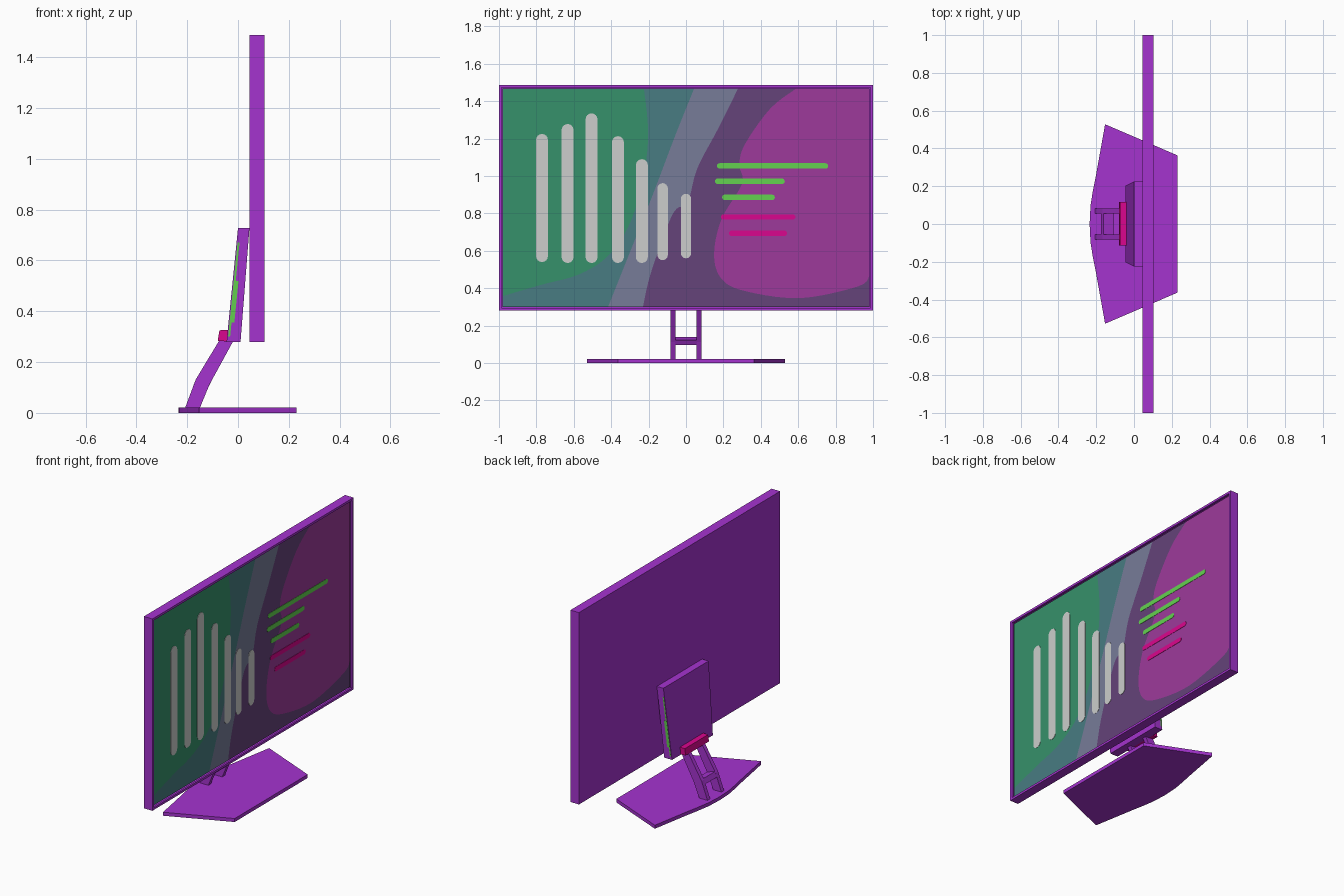
import bpy, bmesh, math
from mathutils import Vector

if "Cube" in bpy.data.objects:
    bpy.data.objects.remove(bpy.data.objects["Cube"])


def mat(name, r, g, b):
    lin = [((c / 255 + 0.055) / 1.055) ** 2.4 if c > 10 else c / 255 / 12.92 for c in (r, g, b)]
    m = bpy.data.materials.new(name)
    m.diffuse_color = (*lin, 1)
    m.use_nodes = True
    m.node_tree.nodes["Principled BSDF"].inputs["Base Color"].default_value = m.diffuse_color
    return m


PURPLE = mat("body purple", 165, 51, 207)
PINK = mat("hot pink", 218, 6, 142)
LIME = mat("lime green", 100, 210, 80)
GREY = mat("light grey", 204, 206, 204)
GREEN = mat("screen green", 54, 145, 107)
TEAL = mat("screen teal", 72, 124, 130)
SLATE = mat("screen slate", 119, 124, 153)
PLUM = mat("screen plum", 101, 67, 122)
MAGENTA = mat("screen magenta", 157, 58, 155)


def finish(name, bm, material, normals=True):
    if normals:
        bmesh.ops.recalc_face_normals(bm, faces=bm.faces)
    me = bpy.data.meshes.new(name)
    bm.to_mesh(me)
    bm.free()
    me.materials.append(material)
    ob = bpy.data.objects.new(name, me)
    bpy.context.collection.objects.link(ob)
    return ob


def prism(name, points, direction, material):
    """Extrude a closed 3D outline along a vector."""
    bm = bmesh.new()
    f = bm.faces.new([bm.verts.new(p) for p in points])
    r = bmesh.ops.extrude_face_region(bm, geom=[f])
    bmesh.ops.translate(bm, vec=direction,
                        verts=[v for v in r["geom"] if isinstance(v, bmesh.types.BMVert)])
    if not f.is_valid or len(bm.faces) < len(points) + 2:
        bm.faces.new([bm.verts[i] for i in range(len(points))])
    return finish(name, bm, material)


def side_prism(name, profile, y0, y1, material):
    return prism(name, [(x, y0, z) for x, z in profile], (0, y1 - y0, 0), material)


def smooth(pts, n=5):
    """Catmull-Rom curve through 2D points."""
    p = [Vector(q) for q in [pts[0], *pts, pts[-1]]]
    out = []
    for a, b, c, d in zip(p, p[1:], p[2:], p[3:]):
        for i in range(n):
            t = i / n
            out.append(0.5 * (2 * b + (c - a) * t + (2 * a - 5 * b + 4 * c - d) * t * t
                              + (3 * b - a - 3 * c + d) * t ** 3))
    return [tuple(v) for v in out] + [tuple(pts[-1])]


# Display panel with recessed front
XB, XF, Z0, Z1, RIM, DEPTH = 0.045, 0.104, 0.28, 1.487, 0.02, 0.012
bm = bmesh.new()
bmesh.ops.create_cube(bm, size=1)
for v in bm.verts:
    v.co = (XF if v.co.x > 0 else XB, math.copysign(1, v.co.y), Z1 if v.co.z > 0 else Z0)
bm.normal_update()
front = max(bm.faces, key=lambda f: f.normal.x)
bmesh.ops.inset_region(bm, faces=[front], thickness=RIM)
inner = bmesh.ops.extrude_discrete_faces(bm, faces=[front])["faces"]
bmesh.ops.translate(bm, vec=(-DEPTH, 0, 0), verts=inner[0].verts)
bmesh.ops.delete(bm, geom=inner, context="FACES_ONLY")
finish("display_panel", bm, PURPLE, normals=False)

# Screen picture: colour bands that share curved borders
XS, L, R, B, T = XF - DEPTH, -0.98, 0.98, Z0 + RIM, Z1 - RIM
c1 = smooth([(-.225, T), (-.203, 1.25), (-.22, 1.04), (-.29, .77), (-.41, .58),
             (-.57, .475), (-.78, .417), (L, .358)])
c2 = smooth([(.043, T), (-.064, 1.2), (-.166, .93), (-.273, .66), (-.417, B)])
c3 = smooth([(.278, T), (.17, 1.25), (.06, 1.04), (.01, .86), (-.05, .825),
             (-.096, .74), (-.19, .475), (-.23, B)])
c4 = smooth([(.588, T), (.45, 1.36), (.315, 1.17), (.285, 1.06), (.3, .96), (.19, .77),
             (.15, .58), (.19, .45), (.315, .385), (.61, .347), (.92, .41), (R, .465)])
for name, outline, m in (
        ("screen_green_area", c1 + [(L, T)], GREEN),
        ("screen_teal_area", c2[::-1] + c1 + [(L, B)], TEAL),
        ("screen_slate_band", c3[::-1] + c2, SLATE),
        ("screen_plum_band", c4[::-1] + c3 + [(R, B)], PLUM),
        ("screen_magenta_area", [(R, T)] + c4[::-1][0:] , MAGENTA)):
    bm = bmesh.new()
    f = bm.faces.new([bm.verts.new((XS, y, z)) for y, z in outline])
    f.normal_update()
    if f.normal.x < 0:
        f.normal_flip()
    bmesh.ops.triangulate(bm, faces=[f])
    finish(name, bm, m, normals=False)


def capsule(name, y0, y1, z0, z1, material):
    """Thin round-ended plate on the screen."""
    r = min(y1 - y0, z1 - z0) / 2
    pts = []
    for cy, cz, a0 in ((y1 - r, z1 - r, 0), (y0 + r, z1 - r, 90),
                       (y0 + r, z0 + r, 180), (y1 - r, z0 + r, 270)):
        for i in range(5):
            a = math.radians(a0 + 2 + i * 21.5)
            pts.append((XS, cy + r * math.cos(a), cz + r * math.sin(a)))
    prism(name, pts, (0.002, 0, 0), material)


# Chart bars: centre, bottom, top
for i, (y, z0, z1) in enumerate([(-.77, .54, 1.225), (-.633, .535, 1.278), (-.505, .535, 1.335),
                                 (-.364, .535, 1.213), (-.236, .535, 1.09),
                                 (-.125, .55, .962), (0, .56, .905)]):
    w = 0.032 if i < 5 else 0.028
    capsule(f"chart_bar_{i + 1}", y - w, y + w, z0, z1, GREY)

# Text-like dashes: start, end, height
for i, (y0, y1, z, m) in enumerate([(.165, .76, 1.054, LIME), (.155, .528, .972, LIME),
                                    (.193, .475, .886, LIME), (.187, .585, .781, PINK),
                                    (.23, .54, .694, PINK)]):
    capsule(f"screen_dash_{i + 1}", y0, y1, z - 0.0145, z + 0.0145, m)

# Tapered mount housing behind the panel
ZB, ZT, YB, YT = 0.28, 0.727, 0.203, 0.225
bm = bmesh.new()
bmesh.ops.create_cube(bm, size=1)
for v in bm.verts:
    top, fwd = v.co.z > 0, v.co.x > 0
    x = (0.045 if fwd else 0.0) if top else (0.01 if fwd else -0.045)
    v.co = (x, math.copysign(YT if top else YB, v.co.y), ZT if top else ZB)
finish("mount_housing", bm, PURPLE)

# Green accent strips on the housing sides
for s, side in ((1, "left"), (-1, "right")):
    for i, (z0, z1, w) in enumerate([(.30, .355, .008), (.355, .52, .019), (.52, .67, .008)]):
        pts = []
        for z, edges in ((z0, (.004, .004 + w)), (z1, (.004 + w, .004))):
            t = (z - ZB) / (ZT - ZB)
            pts += [(-.045 + .045 * t + e, s * (YB + (YT - YB) * t - .0005), z) for e in edges]
        prism(f"accent_strip_{side}_{i + 1}", pts, (0, s * 0.002, 0), LIME)

# Pink hinge block
side_prism("hinge_block", [(-.08, .284), (-.043, .281), (-.038, .327), (-.073, .325)],
           -0.115, 0.117, PINK)

# Pair of bent stand arms and their cross bar
arm = [(-.21, .015), (-.152, .015), (-.112, .112), (-.018, .284), (-.04, .3), (-.066, .298),
       (-.166, .132)]
for s, side in ((1, "left"), (-1, "right")):
    side_prism(f"stand_arm_{side}", arm, s * 0.056, s * 0.082, PURPLE)
side_prism("arm_cross_bar", [(-.176, .108), (-.162, .139), (-.106, .122), (-.12, .096)],
           -0.06, 0.06, PURPLE)

# Base plate with bowed rear edge
half = [(-.235, 0), (-.23, .1), (-.217, .18), (-.2, .265), (-.153, .528), (.231, .363)]
outline = half + [(x, -y) for x, y in half[:0:-1]]
prism("base_plate", [(x, y, 0) for x, y in outline], (0, 0, 0.022), PURPLE)
